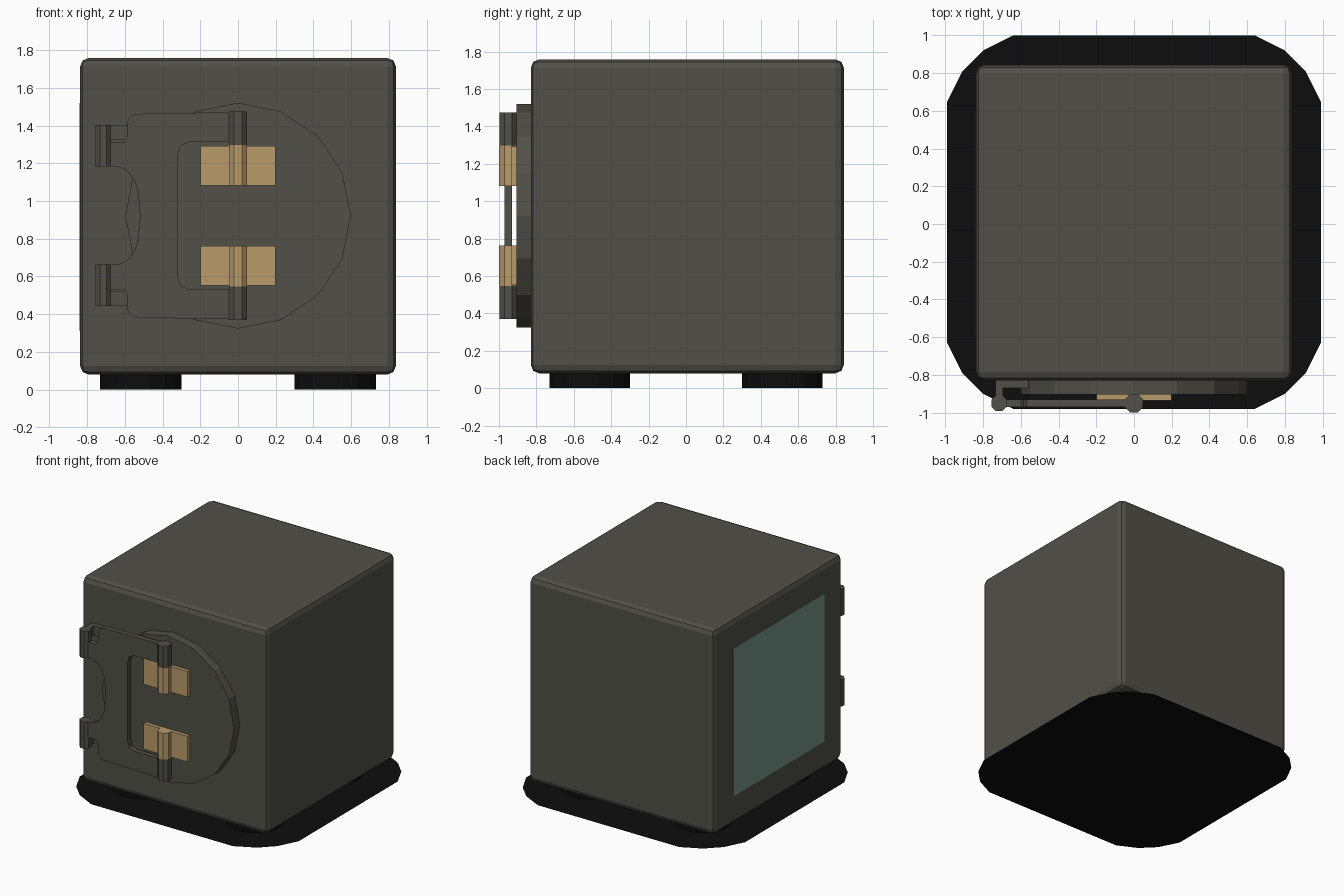
import bpy, bmesh, math

if "Cube" in bpy.data.objects:
    bpy.data.objects.remove(bpy.data.objects["Cube"])

def material(name, r, g, b):
    m = bpy.data.materials.new(name)
    m.diffuse_color = (r, g, b, 1)
    m.use_nodes = True
    m.node_tree.nodes["Principled BSDF"].inputs["Base Color"].default_value = m.diffuse_color
    return m

GREY = material("olive_grey", 0.082, 0.080, 0.066)
TAN = material("tan", 0.48, 0.33, 0.145)
TEAL = material("pale_teal", 0.18, 0.31, 0.25)
BLACK = material("black", 0.004, 0.004, 0.004)

def finish(bm, name, mat):
    bmesh.ops.recalc_face_normals(bm, faces=bm.faces)
    me = bpy.data.meshes.new(name)
    bm.to_mesh(me)
    bm.free()
    me.materials.append(mat)
    ob = bpy.data.objects.new(name, me)
    bpy.context.collection.objects.link(ob)
    return ob

def box(name, lo, hi, mat, bevel=0):
    bm = bmesh.new()
    bmesh.ops.create_cube(bm, size=1)
    for v in bm.verts:
        v.co = [(a + b) / 2 + c * (b - a) for a, b, c in zip(lo, hi, v.co)]
    if bevel:
        bmesh.ops.bevel(bm, geom=bm.edges[:], offset=bevel, segments=2,
                        profile=0.5, affect='EDGES')
    return finish(bm, name, mat)

def prism(name, pts, vec, mat):
    """Extrude a closed outline of 3D points along vec."""
    bm = bmesh.new()
    f = bm.faces.new([bm.verts.new(p) for p in pts])
    if vec:
        r = bmesh.ops.extrude_face_region(bm, geom=[f], use_keep_orig=True)
        vs = [e for e in r["geom"] if isinstance(e, bmesh.types.BMVert)]
        bmesh.ops.translate(bm, verts=vs, vec=vec)
    return finish(bm, name, mat)

def ring(n, r, start=0.0):
    return [(r * math.cos(start + 2 * math.pi * i / n),
             r * math.sin(start + 2 * math.pi * i / n)) for i in range(n)]

def post(name, x, y, z0, z1, r, n, mat):
    return prism(name, [(x + a, y + b, z0) for a, b in ring(n, r, math.pi / n)],
                 (0, 0, z1 - z0), mat)

ZC = 0.922   # height of the door centre

# Safe body with rounded edges
box("body", (-0.837, -0.83, 0.08), (0.837, 0.844, 1.758), GREY, 0.045)

# Teal panel on the left side
box("side_panel", (-0.841, -0.59, 0.31), (-0.835, 0.59, 1.52), TEAL)

# Flat base mat with rounded corners
quarter = [(0.99, 0.64), (0.91, 0.80), (0.80, 0.91), (0.64, 0.99)]
mat_pts = []
for i, (sx, sy) in enumerate([(1, 1), (-1, 1), (-1, -1), (1, -1)]):
    q = quarter if i % 2 == 0 else quarter[::-1]
    mat_pts += [(sx * a, sy * b + 0.01, 0) for a, b in q]
prism("base_mat", mat_pts, None, BLACK)

# Round feet
for sx in (-1, 1):
    for sy in (-1, 1):
        post("foot", sx * 0.515, sy * 0.515, 0.001, 0.085, 0.22, 16, BLACK)

# Door disc
prism("door", [(a, -0.82, ZC + b) for a, b in ring(16, 0.598)],
      (0, -0.085, 0), GREY)

# C-shaped swing arm: upper half outline, mirrored below the door centre
half = [(-0.52, 0.0), (-0.53, 0.13), (-0.55, 0.19), (-0.59, 0.24), (-0.64, 0.26),
        (-0.71, 0.26), (-0.71, 0.39), (-0.60, 0.39), (-0.588, 0.42), (-0.585, 0.50),
        (-0.57, 0.53), (-0.53, 0.54), (0.0, 0.55), (0.0, 0.39), (-0.26, 0.39),
        (-0.305, 0.37), (-0.32, 0.32)]
outline = half + [(x, -z) for x, z in reversed(half[1:])]
prism("swing_arm", [(x, -0.93, ZC + z) for x, z in outline], (0, -0.04, 0), GREY)

# Hinges, mirrored above and below the door centre
def span(s, a, b):
    return sorted((ZC + s * a, ZC + s * b))

for s, side in ((1, "upper"), (-1, "lower")):
    # Wall hinge knuckle and its L-shaped bracket
    z0, z1 = span(s, 0.26, 0.48)
    post(side + "_wall_knuckle", -0.715, -0.95, z0, z1, 0.045, 8, GREY)
    z0, z1 = span(s, 0.40, 0.48)
    box(side + "_bracket_leg", (-0.735, -0.92, z0), (-0.695, -0.82, z1), GREY)
    box(side + "_bracket_base", (-0.735, -0.87, z0), (-0.56, -0.82, z1), GREY)
    # Door hinge: grey arm knuckle, tan door knuckle and plate
    z0, z1 = span(s, 0.375, 0.552)
    post(side + "_arm_knuckle", 0, -0.95, z0, z1, 0.052, 8, GREY)
    z0, z1 = span(s, 0.16, 0.375)
    post(side + "_door_knuckle", 0, -0.95, z0, z1, 0.0525, 8, TAN)
    z0, z1 = span(s, 0.16, 0.37)
    box(side + "_hinge_plate", (-0.198, -0.935, z0), (0.198, -0.90, z1), TAN)
